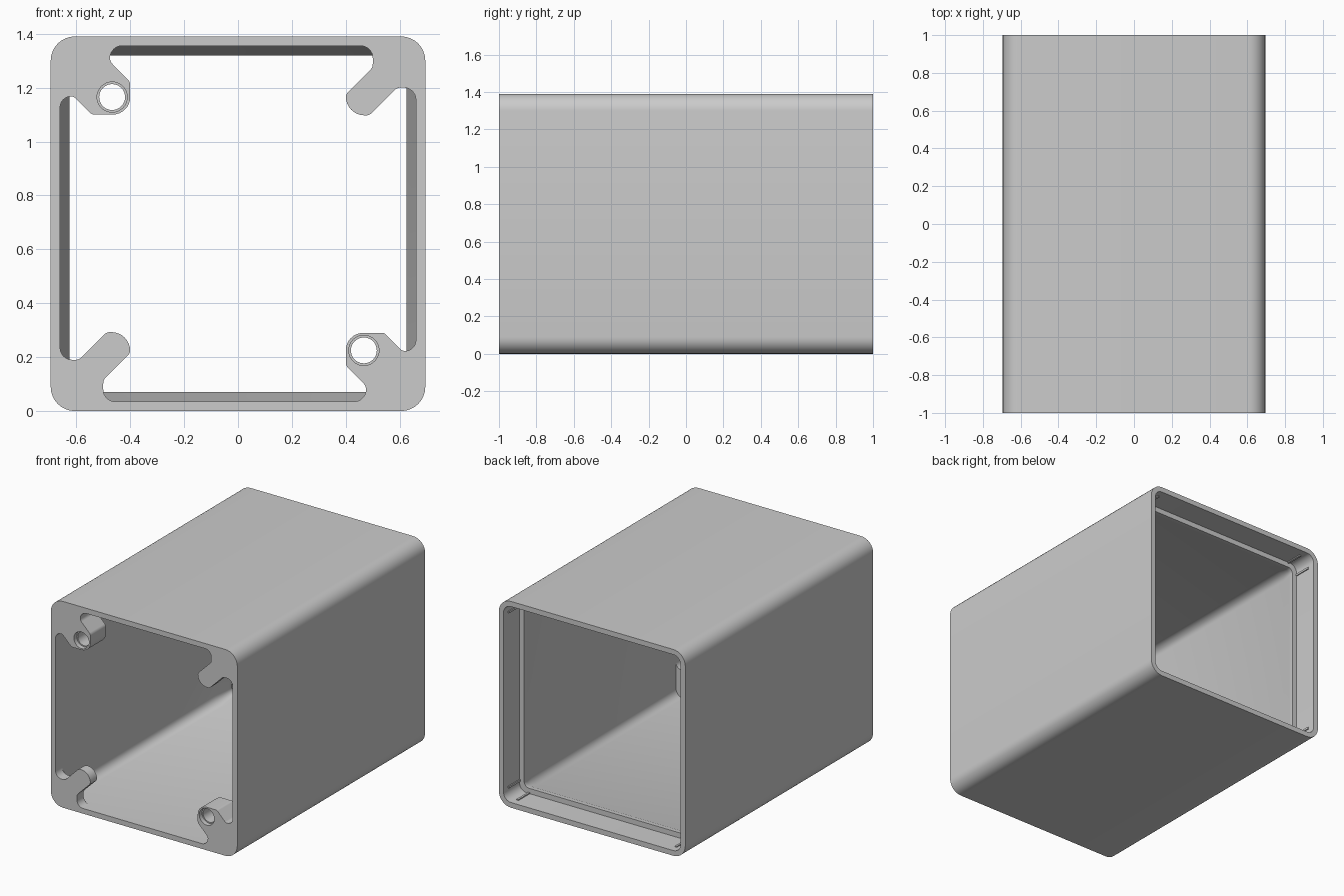
import bpy, bmesh, math
from mathutils import Vector

if "Cube" in bpy.data.objects:
    bpy.data.objects.remove(bpy.data.objects["Cube"], do_unlink=True)

HALF = 0.695      # half of the square section, also the height of its axis
INNER = 0.66      # half of the clear opening
FRONT, BACK = -1.0, 1.0

gray = bpy.data.materials.new("light_gray")
gray.use_nodes = True
gray.diffuse_color = (0.6, 0.6, 0.6, 1)
gray.node_tree.nodes["Principled BSDF"].inputs["Base Color"].default_value = (0.6, 0.6, 0.6, 1)


def rounded(corners, steps=8):
    """Outline through (x, z, radius) corners with every corner filleted."""
    out = []
    for i, (x, z, r) in enumerate(corners):
        p = Vector((x, z))
        if r == 0:
            out.append(p)
            continue
        a = (Vector(corners[i - 1][:2]) - p).normalized()
        b = (Vector(corners[(i + 1) % len(corners)][:2]) - p).normalized()
        half = a.angle(b) / 2
        centre = p + (a + b).normalized() * (r / math.sin(half))
        start = p + a * (r / math.tan(half)) - centre
        end = p + b * (r / math.tan(half)) - centre
        sweep = start.angle(end)
        for k in range(steps + 1):
            t = k / steps
            w0, w1 = math.sin((1 - t) * sweep), math.sin(t * sweep)
            out.append(centre + (start * w0 + end * w1) / math.sin(sweep))
    return out


def square(h, r):
    return rounded([(h, h, r), (-h, h, r), (-h, -h, r), (h, -h, r)])


def loft(name, sections, closed):
    """Skin outlines given as (y, points); closed joins last to first, else caps."""
    bm = bmesh.new()
    rings = [[bm.verts.new((p.x, y, p.y + HALF)) for p in pts] for y, pts in sections]
    pairs = list(zip(rings, rings[1:]))
    if closed:
        pairs.append((rings[-1], rings[0]))
    else:
        bm.faces.new(rings[0])
        bm.faces.new(rings[-1])
    for a, b in pairs:
        n = len(a)
        for i in range(n):
            j = (i + 1) % n
            bm.faces.new((a[i], a[j], b[j], b[i]))
    bmesh.ops.recalc_face_normals(bm, faces=bm.faces)
    mesh = bpy.data.meshes.new(name)
    bm.to_mesh(mesh)
    bm.free()
    obj = bpy.data.objects.new(name, mesh)
    bpy.context.collection.objects.link(obj)
    mesh.materials.append(gray)
    return obj


def select(obj):
    bpy.ops.object.select_all(action='DESELECT')
    obj.select_set(True)
    bpy.context.view_layer.objects.active = obj


def smooth(obj):
    select(obj)
    bpy.ops.object.shade_smooth_by_angle(angle=math.radians(30))


# Tube: outer skin, rear recess, stop ledge with tapered front side, inner wall
profile = [(FRONT, HALF, 0.09), (BACK, HALF, 0.09), (BACK, INNER, 0.055),
           (0.83, INNER, 0.055), (0.83, 0.625, 0.035), (0.80, 0.625, 0.035),
           (0.70, INNER, 0.055), (FRONT, INNER, 0.055)]
smooth(loft("housing", [(y, square(h, r)) for y, h, r in profile], True))

# Corner bracket outlines, drawn for the upper +x corner
WALL_CORNER = (INNER, INNER, 0.055)
plain_tab = [(0.455, INNER, 0), (0.50, INNER, 0.045), (0.50, 0.58, 0.03),
             (0.40, 0.48, 0.03), (0.40, 0.402, 0.07), (0.487, 0.402, 0.03),
             (0.59, 0.505, 0.03), (INNER, 0.505, 0.045), (INNER, 0.46, 0), WALL_CORNER]
# The last free corner before the wall doubles as the fillet tangent point
screw_boss = [(0.43, INNER, 0), (0.475, INNER, 0.045), (0.475, 0.602, 0.03),
              (0.40, 0.527, 0.03), (0.40, 0.405, 0.065), (0.542, 0.405, 0.02),
              (0.609, 0.472, 0.025), (INNER, 0.472, 0.04), (INNER, 0.432, 0), WALL_CORNER]


def place(corners, sx, sz):
    return rounded([(x * sx, z * sz, r) for x, z, r in corners])


def circle(cx, cz, r, n=40):
    return [Vector((cx + r * math.cos(i * math.tau / n), cz + r * math.sin(i * math.tau / n)))
            for i in range(n)]


# Thin plain tabs on one diagonal
for name, s in (("upper_left_tab", 1), ("lower_right_tab", -1)):
    pts = place(plain_tab, s, s)
    smooth(loft(name, [(FRONT, pts), (FRONT + 0.07, pts)], False))

# Deeper bosses with stepped screw holes on the other diagonal
for name, s in (("lower_left_boss", 1), ("upper_right_boss", -1)):
    pts = place(screw_boss, s, -s)
    boss = loft(name, [(FRONT, pts), (FRONT + 0.165, pts)], False)
    cx, cz = 0.467 * s, -0.47 * s
    wide, narrow = circle(cx, cz, 0.056), circle(cx, cz, 0.048)
    cutter = loft("screw_hole_cutter", [(FRONT - 0.05, wide), (FRONT + 0.03, wide),
                                        (FRONT + 0.03, narrow), (FRONT + 0.25, narrow)], False)
    cutter.hide_render = True
    cut = boss.modifiers.new("screw_hole", 'BOOLEAN')
    cut.object = cutter
    cut.operation = 'DIFFERENCE'
    cut.solver = 'EXACT'
    select(boss)
    bpy.ops.object.modifier_apply(modifier=cut.name)
    bpy.data.objects.remove(cutter, do_unlink=True)
    smooth(boss)

# Small grip ribs in the rear recess, two beside each corner
for sx in (1, -1):
    for sz in (1, -1):
        for name, a, b in (("side_rib", INNER, 0.59), ("level_rib", 0.59, INNER)):
            rib = [Vector((a * sx + dx, b * sz + dz)) for dx, dz in
                   ((-0.007, -0.007), (0.007, -0.007), (0.007, 0.007), (-0.007, 0.007))]
            loft(name, [(0.83, rib), (0.95, rib)], False)
